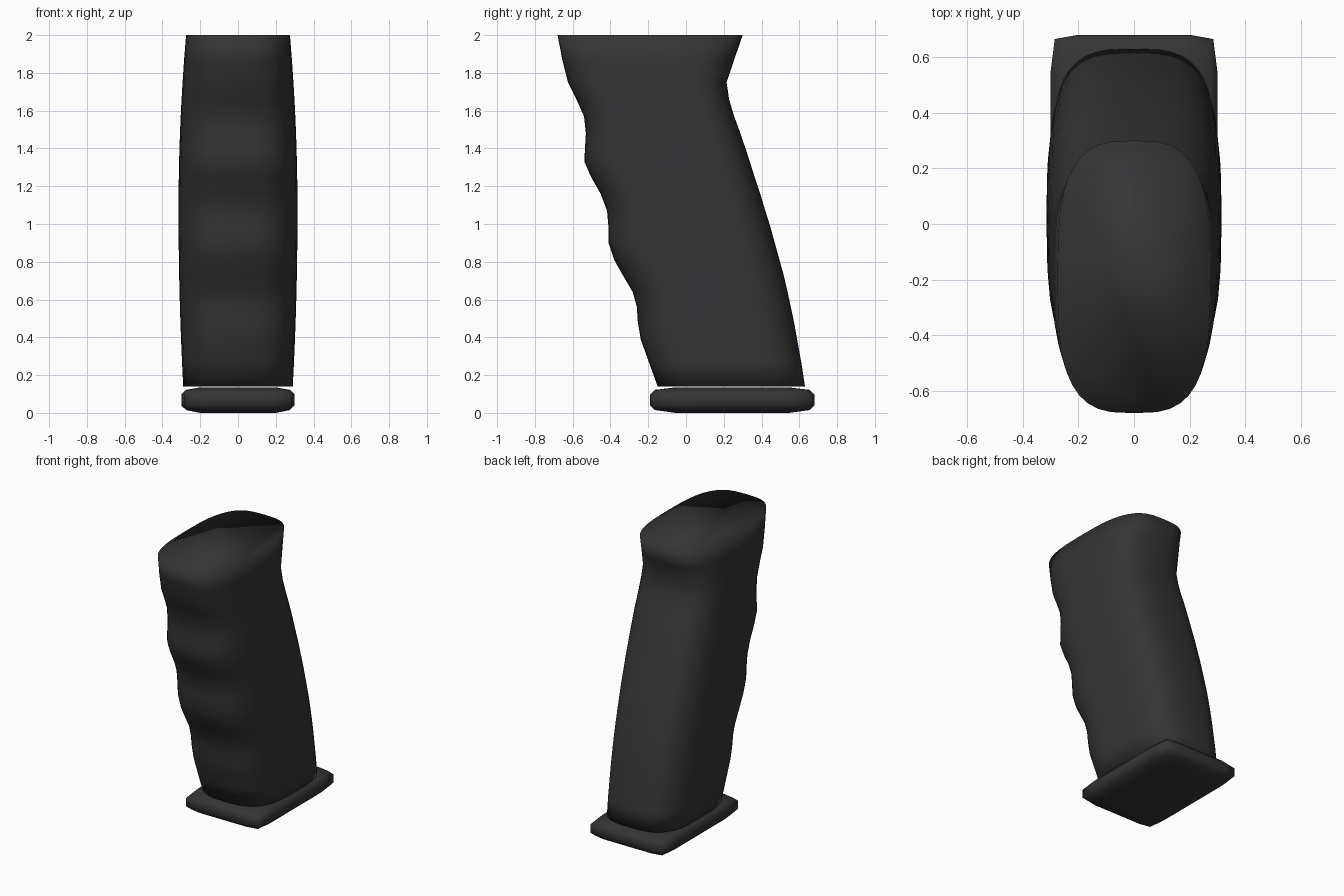
import bpy, bmesh
from math import sin, cos, pi, copysign

if "Cube" in bpy.data.objects:
    bpy.data.objects.remove(bpy.data.objects["Cube"])

mat = bpy.data.materials.new("dark_polymer")
mat.diffuse_color = (0.035, 0.035, 0.037, 1)
mat.use_nodes = True
mat.node_tree.nodes["Principled BSDF"].inputs["Base Color"].default_value = mat.diffuse_color


def loft(name, rings):
    """Skin a stack of equal-length closed rings and cap both ends."""
    bm = bmesh.new()
    loops = [[bm.verts.new(p) for p in ring] for ring in rings]
    n = len(loops[0])
    for a, b in zip(loops, loops[1:]):
        for i in range(n):
            j = (i + 1) % n
            bm.faces.new((a[i], a[j], b[j], b[i]))
    bm.faces.new(loops[0][::-1])
    bm.faces.new(loops[-1])
    bmesh.ops.recalc_face_normals(bm, faces=bm.faces)
    for f in bm.faces:
        f.smooth = True
    me = bpy.data.meshes.new(name)
    bm.to_mesh(me)
    bm.free()
    me.materials.append(mat)
    ob = bpy.data.objects.new(name, me)
    bpy.context.collection.objects.link(ob)
    return ob


# Grip body: side profile as (height, front y, back y), with finger grooves
profile = [
    (.14, -.15, .63), (.27, -.197, .61), (.39, -.24, .588), (.48, -.255, .572),
    (.56, -.26, .555), (.64, -.282, .538), (.73, -.335, .517), (.81, -.38, .495),
    (.90, -.41, .47), (.99, -.411, .445), (1.07, -.418, .42), (1.16, -.452, .393),
    (1.25, -.503, .363), (1.33, -.538, .338), (1.40, -.535, .315), (1.48, -.53, .288),
    (1.57, -.54, .255), (1.66, -.58, .228), (1.75, -.625, .215), (1.87, -.655, .255),
    (2.0, -.68, .30)]


def section(z, front, back, n=40, power=3.1):
    t = (z - 1.07) / .93
    w = .315 - (.04 if t > 0 else .025) * t * t
    mid = .285 - .24 * z
    pts = []
    for i in range(n):
        a = 2 * pi * i / n
        c, s = cos(a), sin(a)
        x = w * copysign(abs(c) ** (2 / power), c)
        reach = back - mid if s > 0 else mid - front
        pts.append((x, mid + reach * copysign(abs(s) ** (2 / power), s), z))
    return pts


loft("grip_body", [section(*p) for p in profile])


# Base plate: softened rectangular slab
def plate_ring(z, hx, hy):
    quarter = [(1, .69), (.95, .965), (.67, 1)]
    pts = quarter + [(-x, y) for x, y in quarter[::-1]]
    pts += [(-x, -y) for x, y in pts]
    return [(x * hx, .245 + y * hy, z) for x, y in pts]


half = [(.002, .20, .30), (.015, .275, .41), (.04, .3, .435)]
rings = half + [(.137 - z, x, y) for z, x, y in half[::-1]]
rings[0] = (0, .20, .30)
loft("base_plate", [plate_ring(*r) for r in rings])
